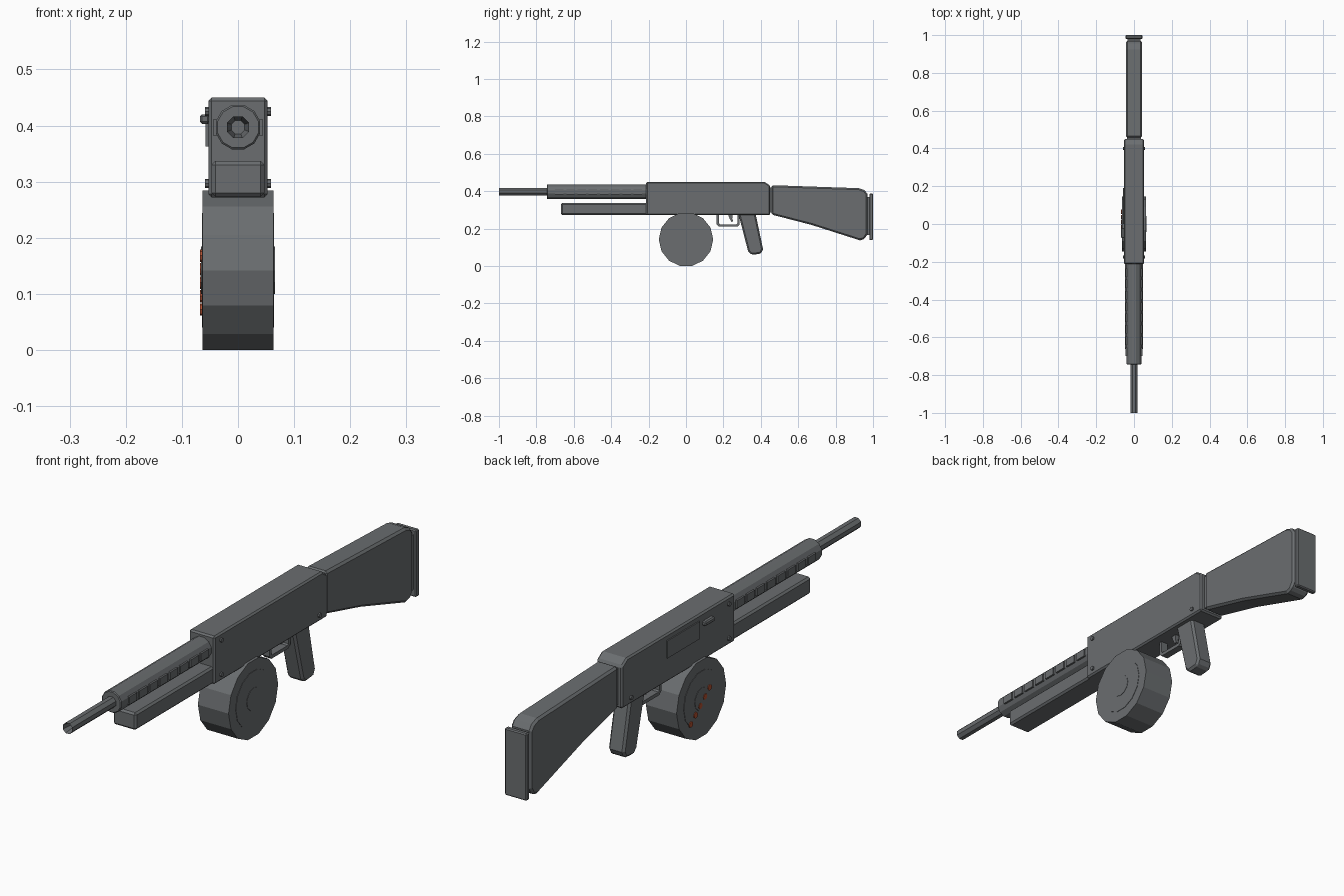
import bpy, bmesh, math
from mathutils import Vector

if "Cube" in bpy.data.objects:
    bpy.data.objects.remove(bpy.data.objects["Cube"])


def material(name, rgb):
    m = bpy.data.materials.new(name)
    m.diffuse_color = (*rgb, 1)
    m.use_nodes = True
    m.node_tree.nodes["Principled BSDF"].inputs["Base Color"].default_value = m.diffuse_color
    return m


STEEL = material("gunmetal grey", (0.145, 0.155, 0.162))
RED = material("shell red", (0.45, 0.08, 0.03))


def prism(name, pts, lo, hi, axis="x", bevel=0.0, mat=STEEL):
    """Extrude a profile: (y, z) points along x, or (x, z) points along y."""
    bm = bmesh.new()

    def at(p, d):
        return bm.verts.new((d, p[0], p[1]) if axis == "x" else (p[0], d, p[1]))

    a = [at(p, lo) for p in pts]
    b = [at(p, hi) for p in pts]
    bm.faces.new(a)
    bm.faces.new(b[::-1])
    n = len(pts)
    for i in range(n):
        j = (i + 1) % n
        bm.faces.new((a[i], b[i], b[j], a[j]))
    bmesh.ops.recalc_face_normals(bm, faces=bm.faces)
    me = bpy.data.meshes.new(name)
    bm.to_mesh(me)
    bm.free()
    me.materials.append(mat)
    ob = bpy.data.objects.new(name, me)
    bpy.context.collection.objects.link(ob)
    if bevel:
        mod = ob.modifiers.new("bevel", "BEVEL")
        mod.width = bevel
        mod.segments = 1
        mod.limit_method = "ANGLE"
        mod.angle_limit = math.radians(40)
    return ob


def ngon(u, v, r, n, turn=0.0):
    return [(u + r * math.cos(2 * math.pi * i / n + turn),
             v + r * math.sin(2 * math.pi * i / n + turn)) for i in range(n)]


def rect(u0, u1, v0, v1):
    return [(u0, v0), (u1, v0), (u1, v1), (u0, v1)]


# receiver with chamfered rear top corner
prism("receiver", [(-0.213, 0.272), (0.45, 0.272), (0.45, 0.43), (0.42, 0.45), (-0.213, 0.45)],
      -0.053, 0.053, bevel=0.006)

# stock, neck and butt pad
prism("stock", [(0.457, 0.275), (0.67, 0.22), (0.93, 0.137), (0.955, 0.145), (0.97, 0.17),
                (0.97, 0.385), (0.955, 0.405), (0.925, 0.416), (0.457, 0.432)],
      -0.042, 0.042, bevel=0.008)
prism("stock_neck", rect(0.44, 0.47, 0.285, 0.42), -0.036, 0.036)
prism("butt_spacer", rect(0.96, 0.985, 0.165, 0.37), -0.034, 0.034)
prism("butt_pad", rect(0.98, 1.0, 0.138, 0.387), -0.045, 0.045, bevel=0.004)

# pistol grip
prism("grip", [(0.28, 0.28), (0.372, 0.28), (0.412, 0.09), (0.4, 0.065), (0.35, 0.06), (0.332, 0.078)],
      -0.033, 0.033, bevel=0.008)

# trigger guard and trigger
prism("trigger_guard", [(0.164, 0.275), (0.164, 0.222), (0.176, 0.21), (0.275, 0.21), (0.287, 0.222),
                        (0.287, 0.275), (0.275, 0.275), (0.275, 0.228), (0.27, 0.223), (0.181, 0.223),
                        (0.176, 0.228), (0.176, 0.275)], -0.014, 0.014)
prism("trigger", [(0.225, 0.275), (0.25, 0.275), (0.247, 0.255), (0.252, 0.238), (0.243, 0.236), (0.234, 0.252)],
      -0.007, 0.007)

# barrel with a recessed bore, and its shroud
barrel = prism("barrel", ngon(0, 0.397, 0.021, 8, math.pi / 8), -1.0, -0.7, "y")
bm = bmesh.new()
bm.from_mesh(barrel.data)
muzzle = min(bm.faces, key=lambda f: f.calc_center_median().y)
bmesh.ops.inset_region(bm, faces=[muzzle], thickness=0.008)
bmesh.ops.translate(bm, verts=muzzle.verts[:], vec=Vector((0, 0.04, 0)))
bm.to_mesh(barrel.data)
bm.free()
prism("barrel_shroud", ngon(0, 0.397, 0.041, 12, math.pi / 12), -0.743, -0.2, "y", bevel=0.003)

# raised vent plates along both sides of the shroud
for s in (-1, 1):
    for i in range(8):
        y = -0.70 + i * 0.06
        prism("shroud_vent", rect(y, y + 0.045, 0.382, 0.411),
              *sorted((s * 0.036, s * 0.0445)))

# fore-end under the barrel
prism("fore_end", rect(-0.668, -0.2, 0.273, 0.337), -0.047, 0.047, bevel=0.007)

# drum magazine with face rings and hubs
DZ = 0.142
prism("drum", ngon(0, DZ, 0.1455, 14), -0.063, 0.063)
for s in (-1, 1):
    prism("drum_face_plate", ngon(0, DZ, 0.105, 14), *sorted((s * 0.06, s * 0.0645)))
    prism("drum_hub", ngon(0, DZ, 0.042, 12), *sorted((s * 0.06, s * 0.066)))

# row of shells showing on the left drum face
for i in range(5):
    t = i / 4
    prism("shell_window", ngon(0.065 - 0.11 * t, 0.072 + 0.096 * t, 0.011, 8), -0.0675, -0.06, mat=RED)

# pins on both sides of the receiver
for s in (-1, 1):
    for y, z in ((-0.175, 0.425), (-0.175, 0.297), (0.4, 0.297)):
        prism("receiver_pin", ngon(y, z, 0.008, 8), *sorted((s * 0.05, s * 0.059)))

# ejection port cover and charging handle on the left
prism("ejection_port_cover", rect(0.0, 0.19, 0.363, 0.428), -0.0575, -0.05)
prism("charging_handle", rect(-0.075, -0.02, 0.403, 0.42), -0.068, -0.05, bevel=0.004)
